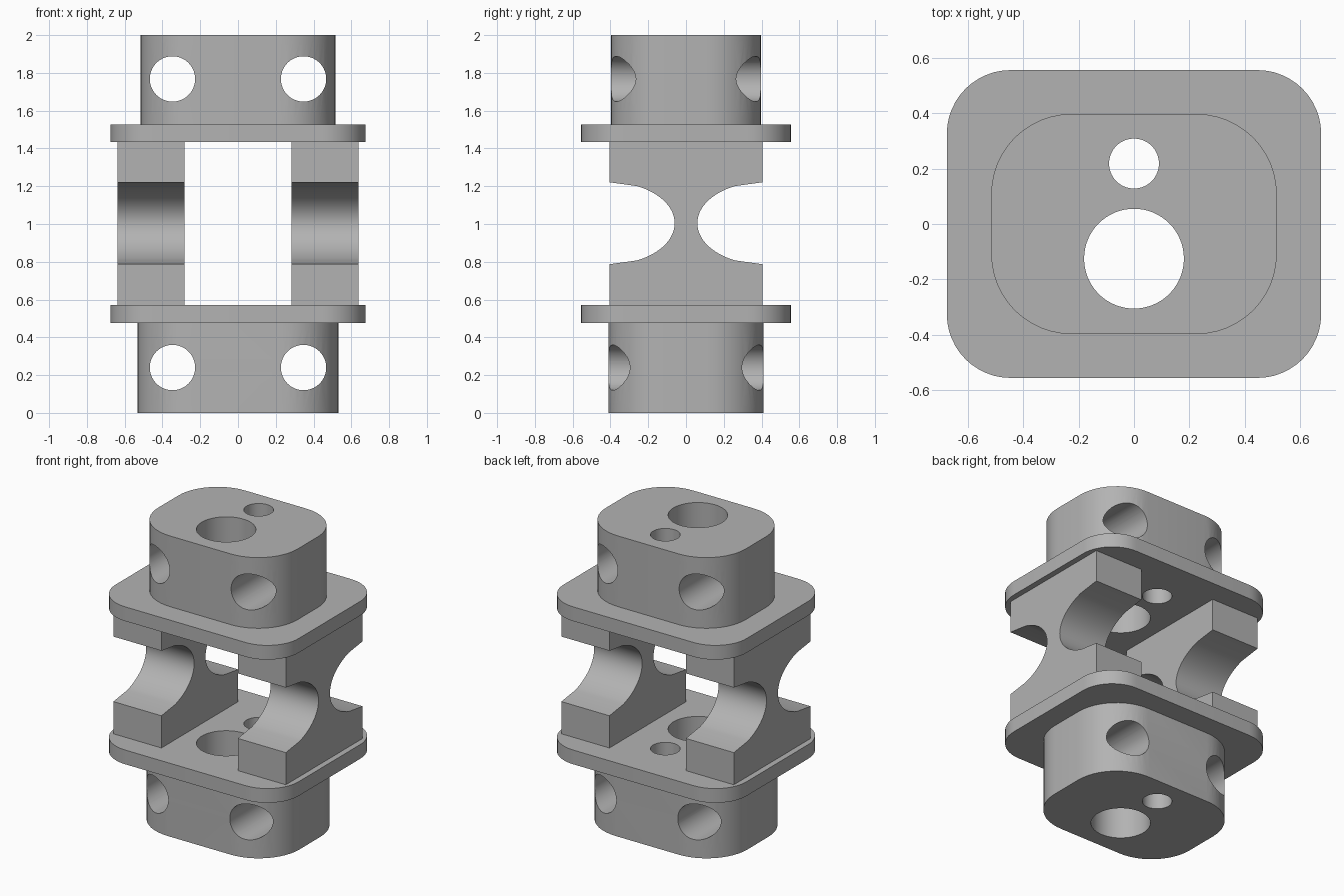
import bpy
import bmesh
from math import sin, cos, pi, radians
from mathutils import Matrix

cube = bpy.data.objects.get("Cube")
if cube:
    bpy.data.objects.remove(cube, do_unlink=True)

grey = bpy.data.materials.new("plain grey")
grey.use_nodes = True
colour = (0.45, 0.45, 0.45, 1)
grey.diffuse_color = colour
grey.node_tree.nodes["Principled BSDF"].inputs["Base Color"].default_value = colour


def prism(name, outline, start, depth, matrix=Matrix()):
    """Extrude a flat outline from height start by depth, then place it."""
    bm = bmesh.new()
    face = bm.faces.new([bm.verts.new((a, b, start)) for a, b in outline])
    top = bmesh.ops.extrude_face_region(bm, geom=[face])["geom"]
    verts = [v for v in top if isinstance(v, bmesh.types.BMVert)]
    bmesh.ops.translate(bm, verts=verts, vec=(0, 0, depth))
    bm.transform(matrix)
    bmesh.ops.recalc_face_normals(bm, faces=bm.faces)
    mesh = bpy.data.meshes.new(name)
    bm.to_mesh(mesh)
    bm.free()
    mesh.materials.append(grey)
    obj = bpy.data.objects.new(name, mesh)
    bpy.context.collection.objects.link(obj)
    return obj


def rounded(half_x, half_y, radius, steps=12):
    points = []
    for quarter, (sx, sy) in enumerate([(1, 1), (-1, 1), (-1, -1), (1, -1)]):
        for i in range(steps + 1):
            a = (quarter + i / steps) * pi / 2
            points.append((sx * (half_x - radius) + radius * cos(a),
                           sy * (half_y - radius) + radius * sin(a)))
    return points


def circle(x, y, radius, steps=64):
    return [(x + radius * cos(2 * pi * i / steps),
             y + radius * sin(2 * pi * i / steps)) for i in range(steps)]


def cut(obj, cutters):
    for cutter in cutters:
        mod = obj.modifiers.new("hole", "BOOLEAN")
        mod.operation = "DIFFERENCE"
        mod.solver = "EXACT"
        mod.object = cutter
    with bpy.context.temp_override(object=obj, active_object=obj):
        for mod in list(obj.modifiers):
            bpy.ops.object.modifier_apply(modifier=mod.name)


# Hole cutters: two vertical bores and four cross holes
bores = [prism("large_bore_cutter", circle(0, -0.125, 0.18), -0.5, 3),
         prism("small_bore_cutter", circle(0, 0.218, 0.09), -0.5, 3)]
along_y = Matrix.Rotation(radians(90), 4, "X")
cross = {z: [prism("cross_hole_cutter", circle(x, z, 0.12), -1, 2, along_y)
             for x in (-0.347, 0.347)] for z in (0.24, 1.768)}

# End blocks
lower = prism("lower_block", rounded(0.532, 0.411, 0.3), 0, 0.478)
upper = prism("upper_block", rounded(0.515, 0.397, 0.29), 1.528, 0.472)
cut(lower, bores + cross[0.24])
cut(upper, bores + cross[1.768])

# Flange plates
plates = [prism(f"{name}_plate", rounded(0.675, 0.555, 0.23), z, 0.095)
          for name, z in (("lower", 0.477), ("upper", 1.433))]
for plate in plates:
    cut(plate, bores)

# Side pillars with an elliptical scoop in the front and back
angles = [-90] + list(range(-65, 66, 5)) + [90]
scoop = [(0.405 - 0.345 * cos(radians(a)), 1.004 + 0.217 * sin(radians(a))) for a in angles]
outline = [(0.405, 0.572)] + scoop + [(0.405, 1.433)]
outline += [(-y, z) for y, z in reversed(outline)]
yz_to_world = Matrix(((0, 0, 1, 0), (1, 0, 0, 0), (0, 1, 0, 0), (0, 0, 0, 1)))
pillars = [prism("left_pillar", outline, 0.282, 0.355, yz_to_world),
           prism("right_pillar", outline, -0.637, 0.355, yz_to_world)]

for cutter in bores + cross[0.24] + cross[1.768]:
    bpy.data.objects.remove(cutter, do_unlink=True)

# Smooth curved walls, crisp edges
bpy.ops.object.select_all(action="DESELECT")
for obj in [lower, upper] + plates + pillars:
    obj.select_set(True)
bpy.context.view_layer.objects.active = lower
bpy.ops.object.shade_smooth_by_angle(angle=radians(30))
